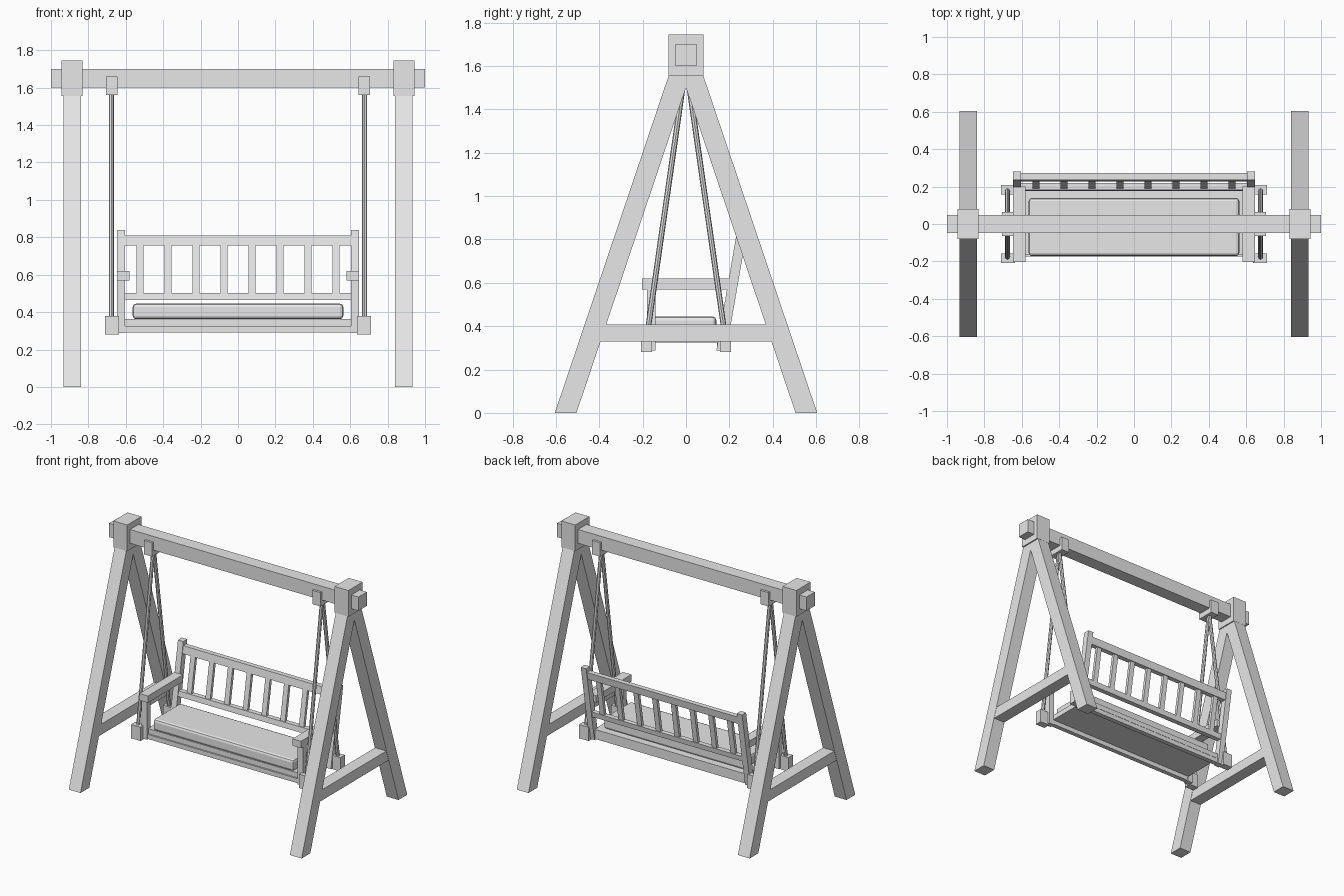
import bpy, bmesh
from mathutils import Vector

cube = bpy.data.objects.get("Cube")
if cube:
    bpy.data.objects.remove(cube)

grey = bpy.data.materials.new("plain_grey")
grey.use_nodes = True
grey.diffuse_color = (0.8, 0.8, 0.8, 1)
grey.node_tree.nodes["Principled BSDF"].inputs["Base Color"].default_value = (0.8, 0.8, 0.8, 1)


def finish(name, bm):
    bmesh.ops.recalc_face_normals(bm, faces=bm.faces)
    mesh = bpy.data.meshes.new(name)
    bm.to_mesh(mesh)
    bm.free()
    mesh.materials.append(grey)
    obj = bpy.data.objects.new(name, mesh)
    bpy.context.collection.objects.link(obj)
    return obj


def prism(name, x0, x1, profile):
    """Extrude a (y, z) profile along x."""
    bm = bmesh.new()
    face = bm.faces.new([bm.verts.new((x0, y, z)) for y, z in profile])
    new = bmesh.ops.extrude_face_region(bm, geom=[face])["geom"]
    moved = [v for v in new if isinstance(v, bmesh.types.BMVert)]
    bmesh.ops.translate(bm, verts=moved, vec=(x1 - x0, 0, 0))
    return finish(name, bm)


def box(name, x0, x1, y0, y1, z0, z1):
    return prism(name, x0, x1, [(y0, z0), (y1, z0), (y1, z1), (y0, z1)])


def both_sides(name, maker, x0, x1, *args):
    maker("left_" + name, x0, x1, *args)
    maker("right_" + name, -x1, -x0, *args)


def rod(name, start, end, radius):
    a, b = Vector(start), Vector(end)
    bm = bmesh.new()
    bmesh.ops.create_cone(bm, cap_ends=True, segments=8, radius1=radius,
                          radius2=radius, depth=(b - a).length)
    turn = (b - a).to_track_quat("Z", "Y").to_matrix().to_4x4()
    turn.translation = (a + b) / 2
    bm.transform(turn)
    return finish(name, bm)


def back_y(z):
    """Front surface of the reclined back at a height."""
    return 0.14 + 0.173 * (z - 0.287)


def reclined(name, x0, x1, z0, z1, inset, depth):
    a, b = back_y(z0) + inset, back_y(z1) + inset
    return prism(name, x0, x1, [(a, z0), (a + depth, z0), (b + depth, z1), (b, z1)])


# Frame: top beam, caps, A-shaped legs and cross bars
box("top_beam", -1, 1, -0.048, 0.048, 1.6, 1.7)
both_sides("beam_cap", box, 0.832, 0.943, -0.081, 0.081, 1.555, 1.745)
for label, s in (("front", -1), ("back", 1)):
    leg = [(s * 0.605, 0), (s * 0.505, 0), (0, 1.5), (0, 1.555), (s * 0.08, 1.555)]
    both_sides(label + "_leg", prism, 0.84, 0.934, leg)
both_sides("cross_bar", prism, 0.842, 0.932,
           [(-0.394, 0.33), (0.394, 0.33), (0.368, 0.407), (-0.368, 0.407)])

# Hangers, ropes and lower brackets
both_sides("hanger", box, 0.643, 0.707, -0.065, 0.065, 1.56, 1.66)
for label, s in (("front", -1), ("back", 1)):
    y0, y1 = sorted((s * 0.157, s * 0.208))
    both_sides(label + "_bracket", box, 0.636, 0.712, y0, y1, 0.28, 0.38)
    for side, x in (("left", 0.677), ("right", -0.677)):
        rod(f"{side}_{label}_rope", (x, s * 0.182, 0.34), (x, s * 0.004, 1.58), 0.013)

# Seat slab and rails
box("seat", -0.61, 0.61, -0.165, 0.18, 0.325, 0.362)
box("front_rail", -0.61, 0.61, -0.175, -0.142, 0.292, 0.325)
box("back_rail", -0.61, 0.61, 0.143, 0.178, 0.292, 0.325)

# Cushion with chamfered corners and edges
cushion = box("cushion", -0.563, 0.563, -0.172, 0.14, 0.362, 0.445)
bevel = cushion.modifiers.new("soft_edges", "BEVEL")
bevel.width = 0.018
bevel.segments = 2

# Posts and armrests
both_sides("front_post", box, 0.604, 0.647, -0.18, -0.14, 0.287, 0.572)
both_sides("back_post", reclined, 0.604, 0.647, 0.287, 0.84, 0, 0.046)
both_sides("armrest", box, 0.58, 0.648, -0.204, 0.2, 0.57, 0.62)

# Backrest rails and slats
reclined("back_top_rail", -0.606, 0.606, 0.756, 0.81, 0.005, 0.036)
reclined("back_lower_rail", -0.606, 0.606, 0.465, 0.503, 0.005, 0.036)
for i in range(8):
    x = -0.525 + 0.15 * i
    reclined(f"slat_{i + 1}", x - 0.019, x + 0.019, 0.5, 0.76, 0.012, 0.022)
